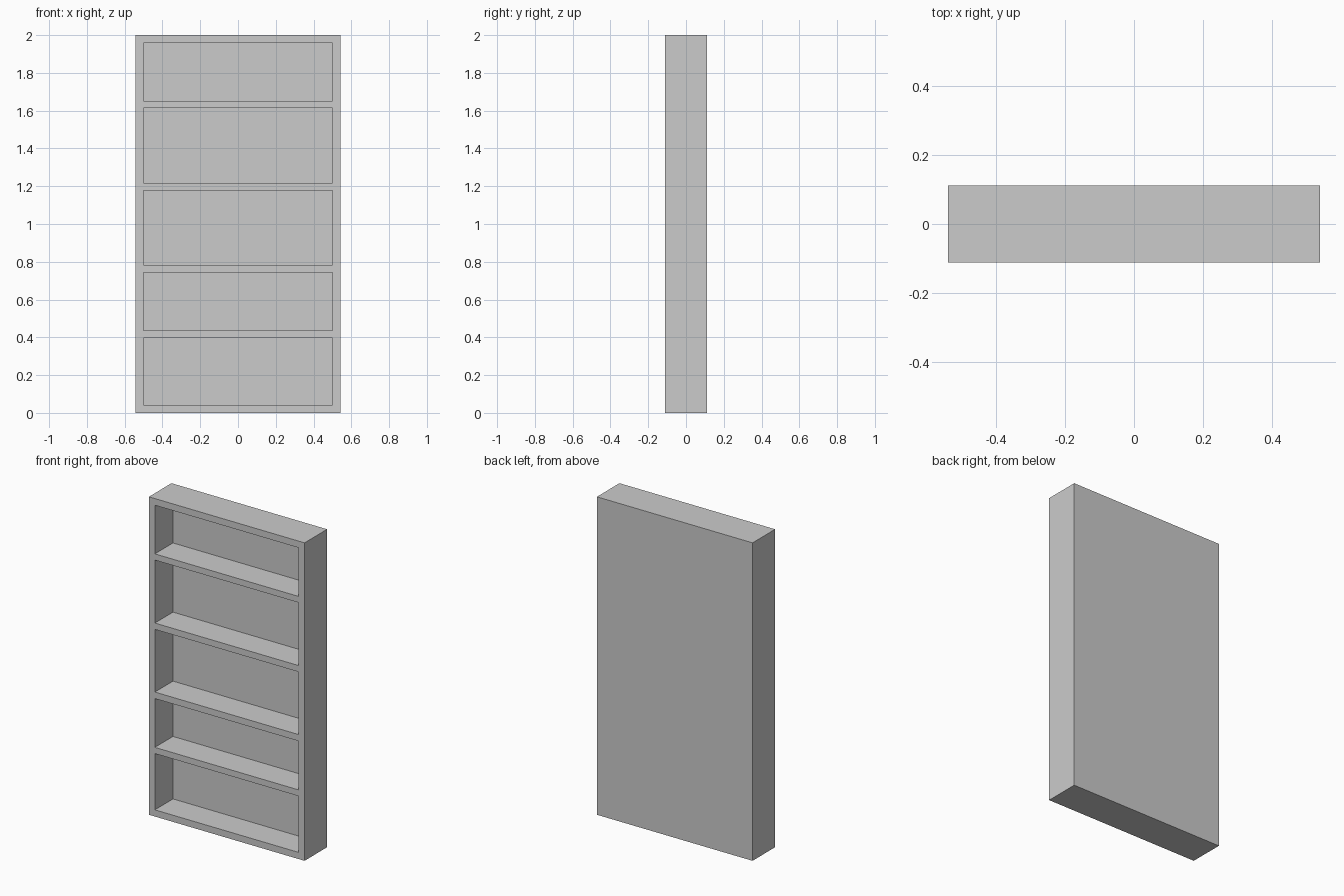
import bpy, bmesh
from mathutils import Matrix, Vector

if "Cube" in bpy.data.objects:
    bpy.data.objects.remove(bpy.data.objects["Cube"])

WIDTH, DEPTH, HEIGHT = 1.083, 0.224, 2.0
OPENING_WIDTH = 1.0
BACK = 0.044  # back panel thickness
# bottom and top of every compartment
OPENINGS = [(0.042, 0.396), (0.435, 0.742), (0.783, 1.177), (1.217, 1.613), (1.652, 1.958)]


def add_box(bm, low, high):
    low, high = Vector(low), Vector(high)
    bmesh.ops.create_cube(bm, size=1, matrix=Matrix.Translation((low + high) / 2)
                          @ Matrix.Diagonal((*(high - low), 1)))


def make_object(name, boxes):
    bm = bmesh.new()
    for low, high in boxes:
        add_box(bm, low, high)
    mesh = bpy.data.meshes.new(name)
    bm.to_mesh(mesh)
    bm.free()
    obj = bpy.data.objects.new(name, mesh)
    bpy.context.collection.objects.link(obj)
    return obj


# Solid bookcase body
bookcase = make_object("bookcase", [((-WIDTH / 2, -DEPTH / 2, 0), (WIDTH / 2, DEPTH / 2, HEIGHT))])

# Compartments cut from the front, leaving frame, shelves and back panel
cutter = make_object("compartment_cutter", [
    ((-OPENING_WIDTH / 2, -DEPTH, bottom), (OPENING_WIDTH / 2, DEPTH / 2 - BACK, top))
    for bottom, top in OPENINGS])
cutter.hide_render = True

cut = bookcase.modifiers.new("compartments", 'BOOLEAN')
cut.operation = 'DIFFERENCE'
cut.solver = 'EXACT'
cut.object = cutter
bpy.context.view_layer.objects.active = bookcase
bpy.ops.object.modifier_apply(modifier=cut.name)
bpy.data.objects.remove(cutter)
